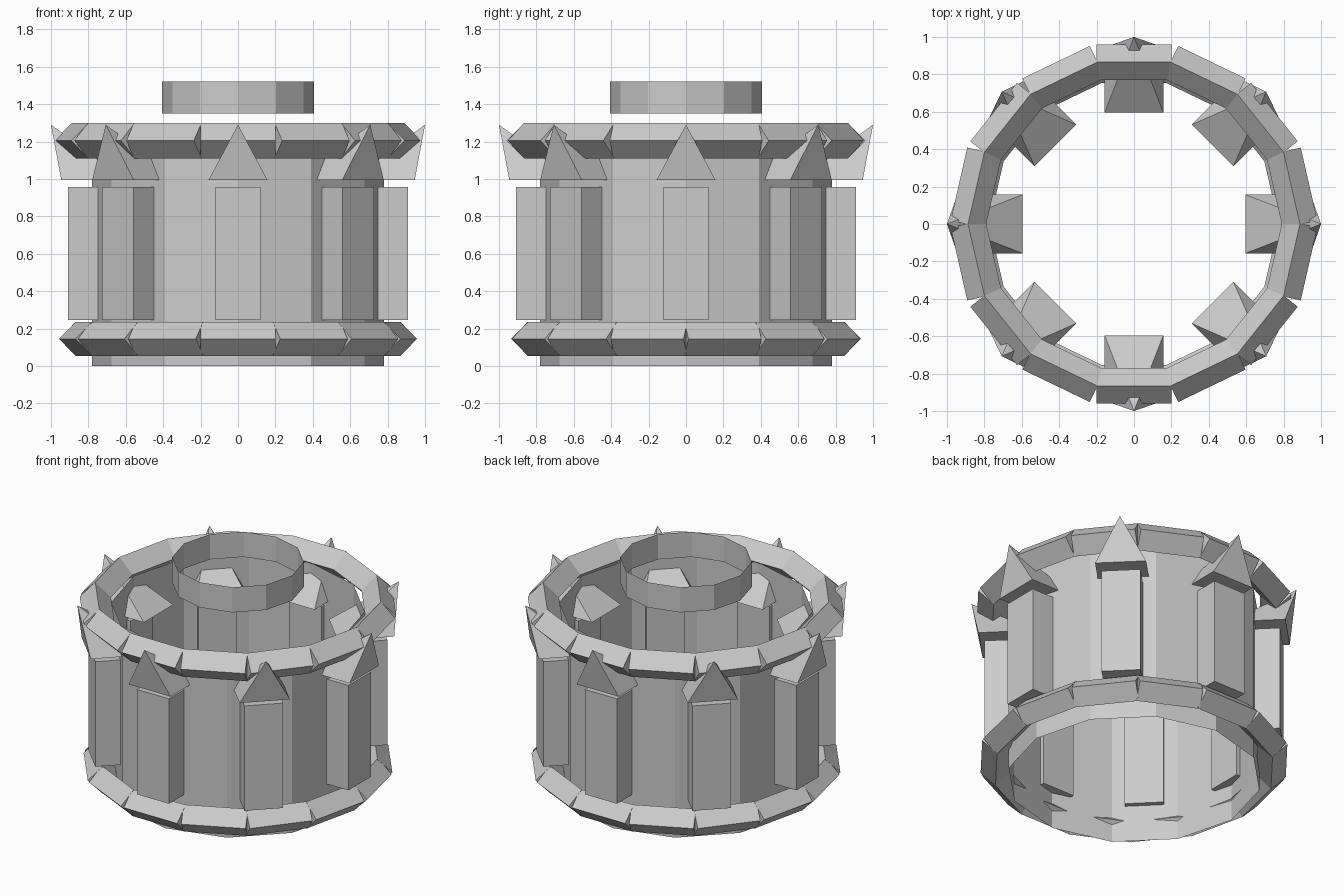
import bpy, bmesh
from math import pi
from mathutils import Matrix, Vector

cube = bpy.data.objects.get("Cube")
if cube:
    bpy.data.objects.remove(cube)

STONE = (0.6, 0.6, 0.6, 1)
mat = bpy.data.materials.new("stone grey")
mat.use_nodes = True
mat.diffuse_color = STONE
mat.node_tree.nodes["Principled BSDF"].inputs["Base Color"].default_value = STONE


def finish(name, bm, angle=0):
    me = bpy.data.meshes.new(name)
    bm.to_mesh(me)
    bm.free()
    me.materials.append(mat)
    ob = bpy.data.objects.new(name, me)
    ob.rotation_euler.z = angle
    bpy.context.collection.objects.link(ob)


def open_tube(name, radius, z0, z1):
    """Twelve-sided wall without caps."""
    bm = bmesh.new()
    bmesh.ops.create_cone(bm, cap_ends=False, segments=12, radius1=radius, radius2=radius,
                          depth=z1 - z0, matrix=Matrix.Translation((0, 0, (z0 + z1) / 2)))
    finish(name, bm)


def block(name, size, centre, angle, tilt=0):
    """Box placed on the +x side, tilted about its tangent, then turned about z."""
    bm = bmesh.new()
    m = Matrix.Translation(centre) @ Matrix.Rotation(tilt, 4, 'Y') @ Matrix.Diagonal((*size, 1))
    bmesh.ops.create_cube(bm, size=1, matrix=m)
    finish(name, bm, angle)


def spike(name, r_in, r_out, half_width, z0, apex, angle):
    """Four-sided pyramid leaning outward."""
    bm = bmesh.new()
    base = [bm.verts.new((r, y, z0)) for r, y in
            ((r_in, -half_width), (r_out, -half_width), (r_out, half_width), (r_in, half_width))]
    top = bm.verts.new(Vector(apex))
    bm.faces.new(base[::-1])
    for i in range(4):
        bm.faces.new((base[i], base[(i + 1) % 4], top))
    finish(name, bm, angle)


# Main wall and floating crown hoop
open_tube("main_wall", 0.78, 0, 1.2)
open_tube("floating_hoop", 0.405, 1.35, 1.52)

# Two bands of diamond-section bars
for name, radius, z, half in (("lower_band", 0.845, 0.145, 0.091), ("upper_band", 0.865, 1.205, 0.095)):
    side = half * 2 ** 0.5
    for i in range(14):
        block(f"{name}_bar_{i + 1}", (side, 0.4, side), (radius, 0, z), pi / 2 + i * pi / 7, pi / 4)

# Eight wall panels with a leaning spike above each
for i in range(8):
    angle = i * pi / 4
    block(f"panel_{i + 1}", (0.19, 0.24, 0.71), (0.815, 0, 0.602), angle)
    spike(f"spike_{i + 1}", 0.595, 0.945, 0.157, 0.995, (1.0, 0, 1.29), angle)
